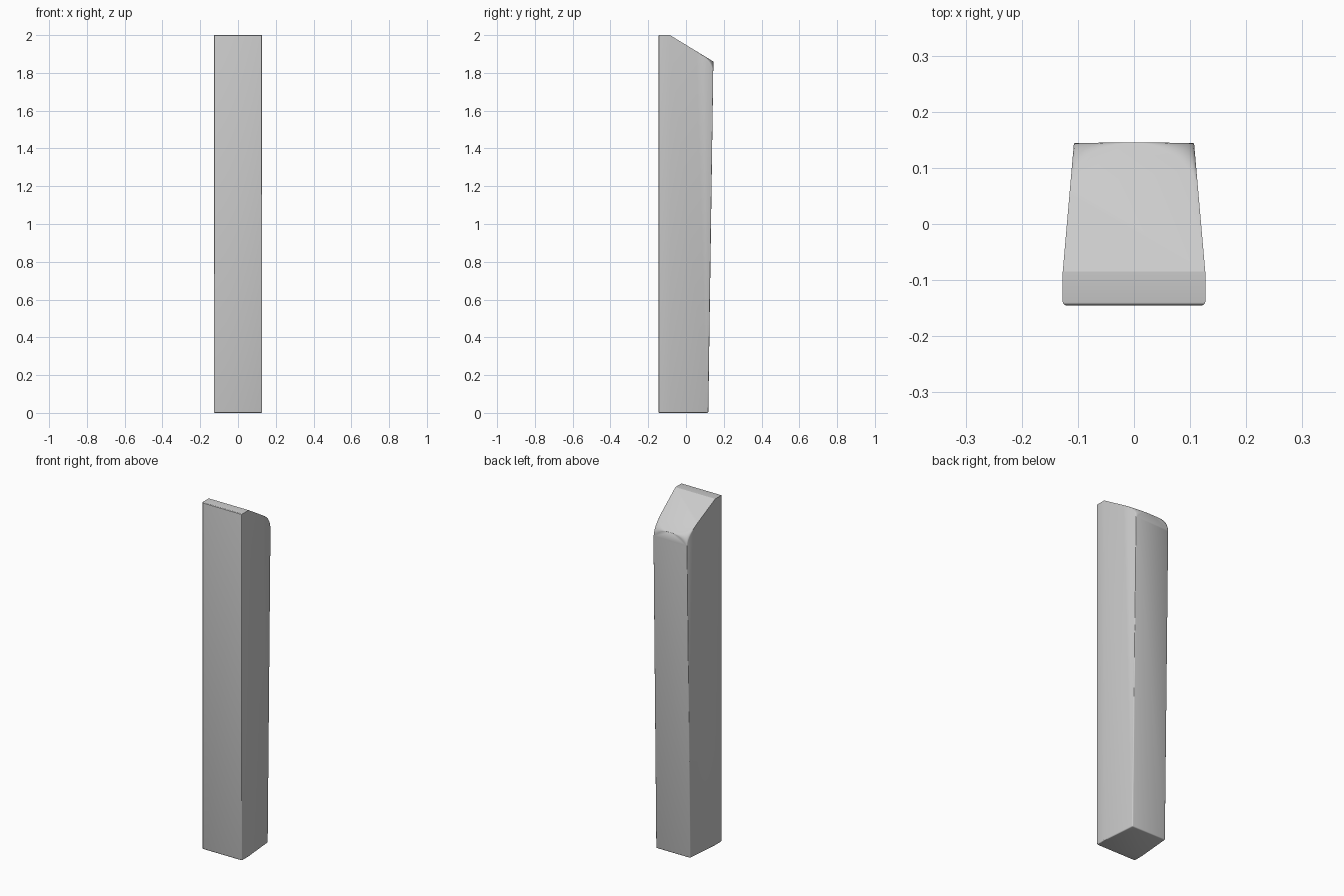
import bpy, bmesh
from math import sin, cos, pi
from mathutils import Vector

if "Cube" in bpy.data.objects:
    bpy.data.objects.remove(bpy.data.objects["Cube"])

FRONT, KINK, BACK = -0.145, -0.085, 0.145
N, M = 20, 8          # steps along the arch, steps across the rounding
Z_EDGE = 1.86         # height where slope meets back face


def width(y):
    return 0.127 - 0.02 * max(0, (y - KINK) / (BACK - KINK))


def slope_z(y):
    return 2 - (y - KINK) * (2 - Z_EDGE) / (BACK - KINK)


def back_y(z):
    return 0.118 + (BACK - 0.118) * z / Z_EDGE


bm = bmesh.new()


def vert(s, y, z):
    return bm.verts.new((s * width(y), y, z))


# Rounded top-back: fillet that grows from the centre out to both sides
corner = Vector((BACK, Z_EDGE))
rows = []
for i in range(N + 1):
    a = -pi / 2 + pi * i / N
    y0 = 0.055 + (BACK - 0.055) * cos(a)
    z1 = 1.79 + (Z_EDGE - 1.79) * cos(a)
    p, q = Vector((y0, slope_z(y0))), Vector((back_y(z1), z1))
    if i == N // 2:
        rows.append([vert(0, BACK, Z_EDGE)] * (M + 1))
        continue
    row = []
    for j in range(M + 1):
        t = j / M
        c = p * (1 - t) ** 2 + corner * 2 * t * (1 - t) + q * t * t
        row.append(vert(sin(a), c.x, c.y))
    rows.append(row)
for r0, r1 in zip(rows, rows[1:]):
    for j in range(M):
        f = list(dict.fromkeys((r0[j], r0[j + 1], r1[j + 1], r1[j])))
        if len(f) > 2:
            bm.faces.new(f)

# Side panels, each split where the taper starts
ring = {}
for s, row in ((-1, rows[0]), (1, rows[-1])):
    fb, ft = vert(s, FRONT, 0), vert(s, FRONT, 2)
    kb, kt = vert(s, KINK, 0), vert(s, KINK, 2)
    bb = vert(s, back_y(0), 0)
    ring[s] = (fb, ft, kb, kt, bb)
    bm.faces.new((fb, kb, kt, ft))
    bm.faces.new([kb, kt] + row + [bb])
L, R = ring[-1], ring[1]

# Front, flat top strip, base, slope and arched back
bm.faces.new((L[0], R[0], R[1], L[1]))
bm.faces.new((L[1], R[1], R[3], L[3]))
bm.faces.new((L[0], L[2], L[4], R[4], R[2], R[0]))
bm.faces.new([L[3]] + [r[0] for r in rows] + [R[3]])
bm.faces.new([L[4]] + [r[-1] for r in rows] + [R[4]])
bmesh.ops.recalc_face_normals(bm, faces=bm.faces[:])

# Soft edges around the base, front face and rear uprights
pairs = [(L[0], R[0]), (L[1], R[1]), (L[4], R[4])]
for k, row in ((L, rows[0]), (R, rows[-1])):
    pairs += [(k[0], k[1]), (k[0], k[2]), (k[2], k[4]), (k[4], row[-1])]
bmesh.ops.bevel(bm, geom=[bm.edges.get(p) for p in pairs], offset=0.006,
                offset_type='OFFSET', segments=3, profile=0.5, affect='EDGES')

me = bpy.data.meshes.new("post")
bm.to_mesh(me)
bm.free()
post = bpy.data.objects.new("post", me)
bpy.context.collection.objects.link(post)
bpy.context.view_layer.objects.active = post
post.select_set(True)
bpy.ops.object.shade_smooth_by_angle(angle=0.5)
